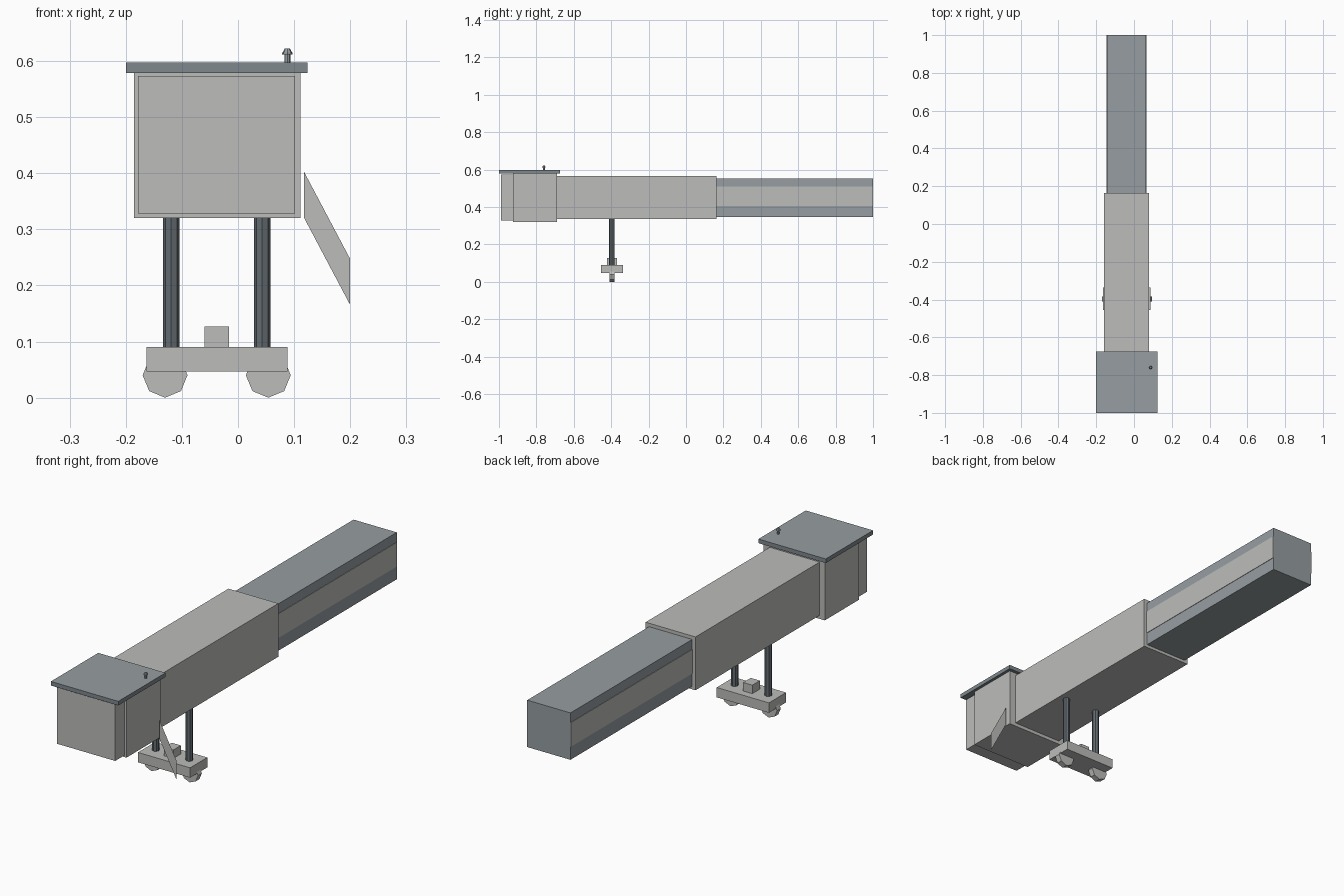
import bpy, math

if "Cube" in bpy.data.objects:
    bpy.data.objects.remove(bpy.data.objects["Cube"])


def material(name, rgb):
    m = bpy.data.materials.new(name)
    m.diffuse_color = (*rgb, 1)
    m.use_nodes = True
    m.node_tree.nodes["Principled BSDF"].inputs["Base Color"].default_value = m.diffuse_color
    return m


LIGHT = material("light_grey", (0.503, 0.503, 0.49))
BLUE = material("blue_grey", (0.305, 0.337, 0.356))
TRIM = material("trim_grey", (0.209, 0.246, 0.266))
DARK = material("dark_slate", (0.127, 0.15, 0.168))


def mesh(name, verts, faces, mat):
    me = bpy.data.meshes.new(name)
    me.from_pydata(verts, [], faces)
    me.materials.append(mat)
    ob = bpy.data.objects.new(name, me)
    bpy.context.collection.objects.link(ob)
    return ob


def box(name, x, y, z, mat):
    v = [(a, b, c) for a in x for b in y for c in z]
    f = [(0, 1, 3, 2), (4, 6, 7, 5), (0, 4, 5, 1),
         (2, 3, 7, 6), (0, 2, 6, 4), (1, 5, 7, 3)]
    return mesh(name, v, f, mat)


def prism(name, center, r1, r2, depth, mat, sides=8, rot=(0, 0, 0)):
    bpy.ops.mesh.primitive_cone_add(vertices=sides, radius1=r1, radius2=r2,
                                    depth=depth, location=center, rotation=rot)
    ob = bpy.context.object
    ob.name = name
    ob.data.materials.append(mat)
    return ob


# Telescoping tunnel
box("outer_tunnel", (-0.16, 0.08), (-0.70, 0.163), (0.335, 0.567), LIGHT)
box("inner_tunnel", (-0.144, 0.064), (0.15, 1.0), (0.348, 0.552), BLUE)
for side, x in (("left", -0.146), ("right", 0.064)):
    box(side + "_stripe", (x, x + 0.002), (0.163, 1.0), (0.405, 0.51), LIGHT)

# Cab with front bellows and overhanging roof
box("cab", (-0.185, 0.111), (-0.925, -0.69), (0.32, 0.579), LIGHT)
box("cab_front", (-0.178, 0.102), (-0.99, -0.92), (0.328, 0.573), LIGHT)
roof = box("cab_roof", (-0.20, 0.124), (-1.0, -0.675), (0.579, 0.597), BLUE)
roof.data.materials.append(TRIM)
for p in roof.data.polygons:
    if p.normal.z < 0.5:
        p.material_index = 1

# Roof beacon
prism("beacon_stem", (0.088, -0.76, 0.604), 0.0055, 0.0055, 0.018, BLUE)
prism("beacon_base", (0.088, -0.76, 0.6135), 0.0095, 0.0095, 0.003, BLUE)
prism("beacon_cap", (0.088, -0.76, 0.6185), 0.0085, 0.005, 0.007, BLUE)

# Side stair panel
mesh("stair_panel", [(0.118, -0.708, 0.32), (0.20, -0.708, 0.165),
                     (0.20, -0.708, 0.247), (0.118, -0.708, 0.402)],
     [(0, 1, 2, 3)], LIGHT)

# Undercarriage
YC = -0.396
box("bogie_beam", (-0.163, 0.088), (YC - 0.059, YC + 0.059), (0.047, 0.09), LIGHT)
box("drive_housing", (-0.06, -0.016), (YC - 0.026, YC + 0.026), (0.088, 0.127), LIGHT)
for side, xw, xc in (("left", -0.13, -0.119), ("right", 0.054, 0.043)):
    prism(side + "_wheel", (xw, YC, 0.04), 0.04, 0.04, 0.026, LIGHT,
          rot=(math.pi / 2, 0, 0))
    prism(side + "_column", (xc, YC, 0.213), 0.0148, 0.0148, 0.25, DARK)
